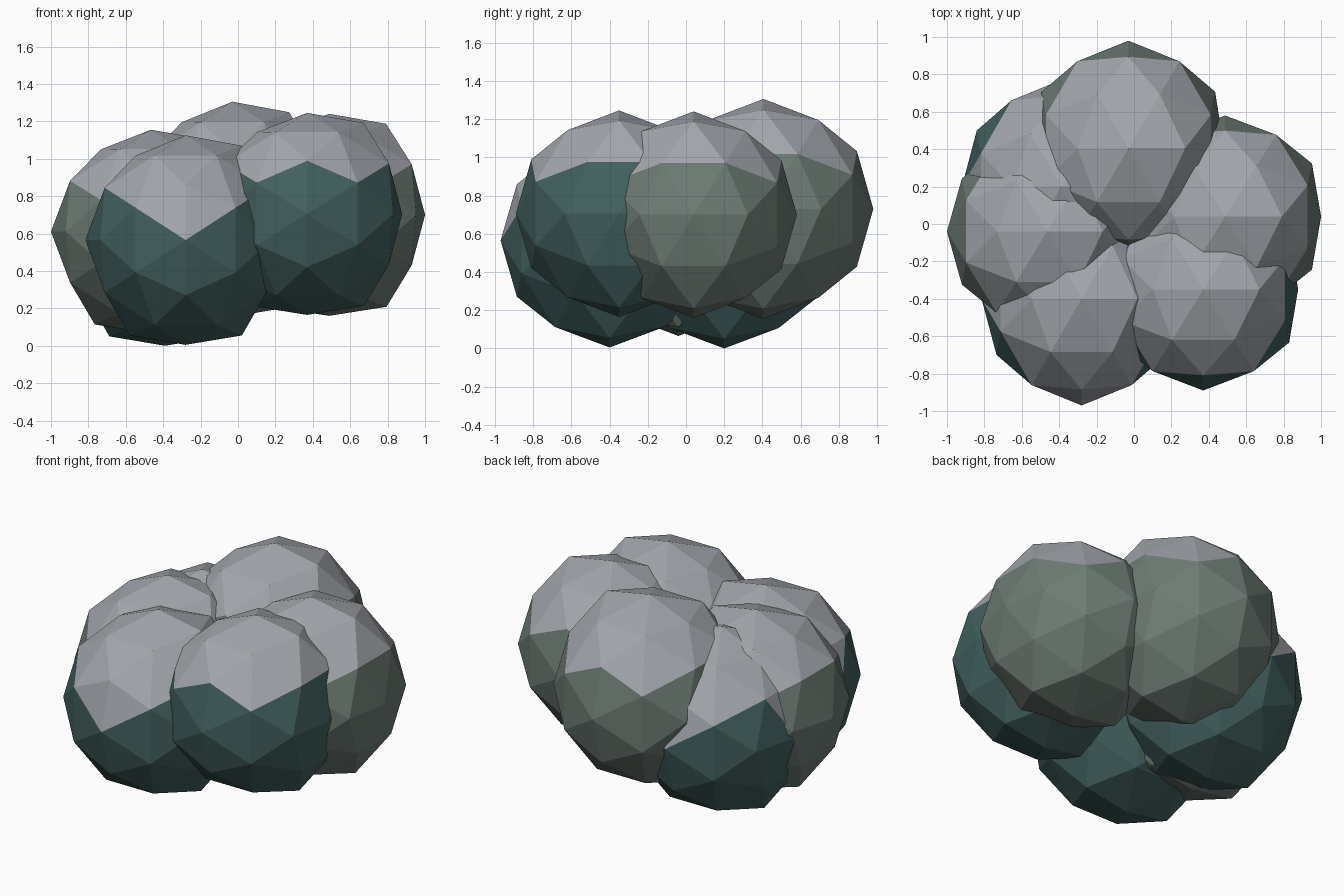
import bpy, bmesh
from mathutils import Vector

if "Cube" in bpy.data.objects:
    bpy.data.objects.remove(bpy.data.objects["Cube"])

PHI = (1 + 5 ** 0.5) / 2


def material(name, rgb):
    m = bpy.data.materials.new(name)
    m.diffuse_color = (*rgb, 1)
    m.use_nodes = True
    m.node_tree.nodes["Principled BSDF"].inputs["Base Color"].default_value = m.diffuse_color
    return m


CAP = material("pale_cap", (0.36, 0.38, 0.41))
TEAL = material("dark_teal", (0.055, 0.12, 0.115))
SAGE = material("grey_green", (0.155, 0.20, 0.175))


def bulge(d):
    """Slight unevenness shared by all clumps: flatter base, lopsided top."""
    if d.x > 0.99:
        return 0.94
    if abs(d.y) < 0.01 and 0.8 < abs(d.z) < 0.9:
        if d.z < 0:
            return 1.07
        return 1.06 if d.x > 0 else 0.95
    return 1.0


def clump(name, centre, radii, side, cap_limit):
    """Once-subdivided icosahedron, edge-up, with its upper faces capped in grey."""
    bm = bmesh.new()
    for a in (-1, 1):
        for b in (-PHI, PHI):
            for p in ((a, 0, b), (0, b, a), (b, a, 0)):
                bm.verts.new(p)
    bmesh.ops.convex_hull(bm, input=bm.verts[:])
    bmesh.ops.subdivide_edges(bm, edges=bm.edges[:], cuts=1, use_grid_fill=True)
    for v in bm.verts:
        v.co = v.co.normalized()
    bmesh.ops.recalc_face_normals(bm, faces=bm.faces[:])
    for f in bm.faces:
        f.material_index = 1 if f.calc_center_median().normalized().z > cap_limit else 0
    for v in bm.verts:
        k = bulge(v.co)
        v.co = Vector([v.co[i] * radii[i] * k + centre[i] for i in range(3)])
    mesh = bpy.data.meshes.new(name)
    bm.to_mesh(mesh)
    bm.free()
    mesh.materials.append(side)
    mesh.materials.append(CAP)
    bpy.context.collection.objects.link(bpy.data.objects.new(name, mesh))


# Low clumps on the left, higher clumps on the right and back
clump("front_left_clump", (-0.28, -0.40, 0.565), (0.535, 0.57, 0.56), TEAL, 0.29)
clump("front_right_clump", (0.37, -0.35, 0.705), (0.54, 0.54, 0.54), TEAL, 0.42)
clump("right_clump", (0.487, 0.04, 0.70), (0.546, 0.54, 0.54), SAGE, 0.42)
clump("back_clump", (-0.03, 0.405, 0.73), (0.545, 0.575, 0.575), SAGE, 0.42)
clump("left_clump", (-0.465, -0.04, 0.61), (0.535, 0.54, 0.545), SAGE, 0.42)
clump("back_left_clump", (-0.39, 0.20, 0.56), (0.53, 0.57, 0.56), TEAL, 0.29)
